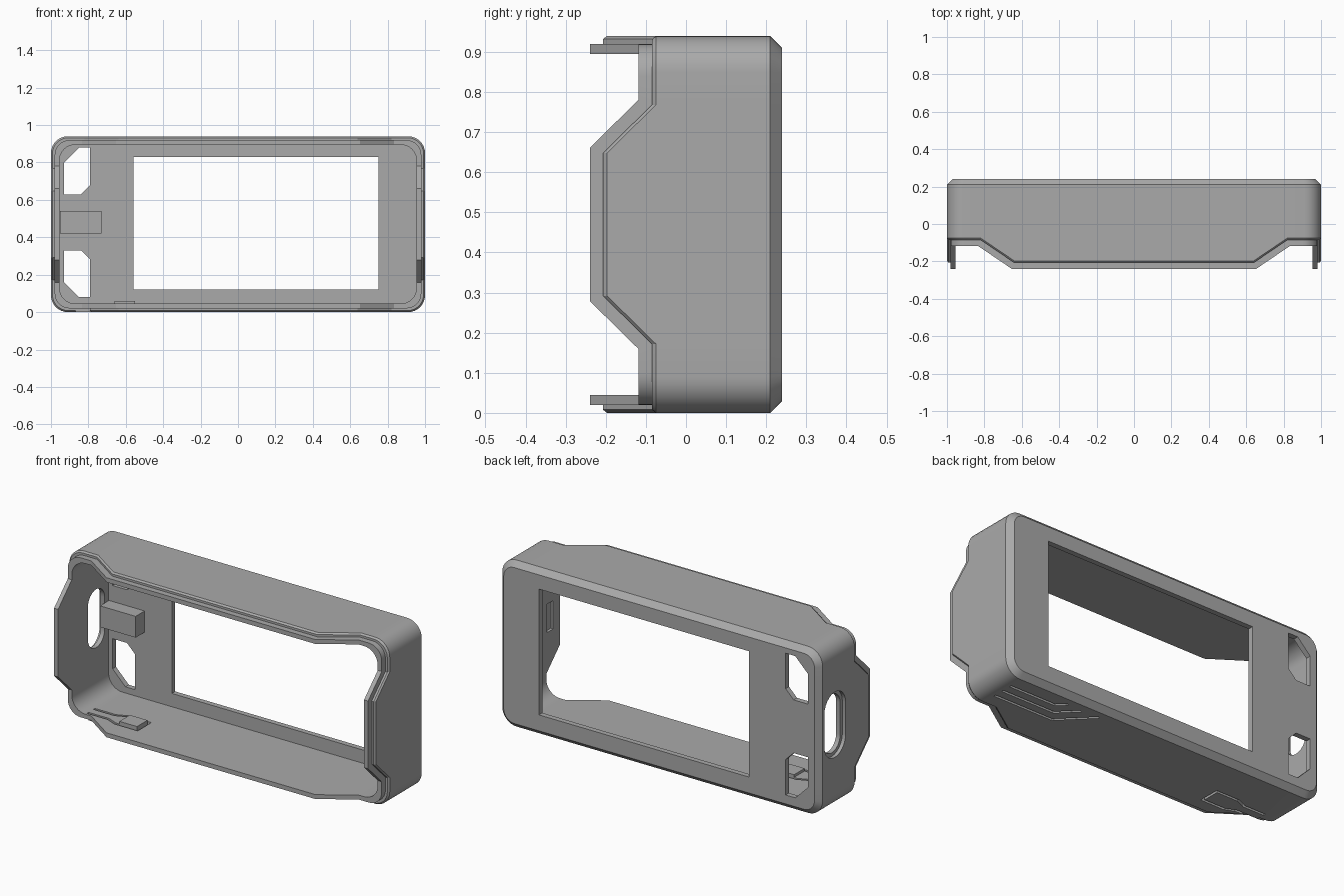
import bpy, bmesh, math
from mathutils import Vector

cube = bpy.data.objects.get("Cube")
if cube:
    bpy.data.objects.remove(cube, do_unlink=True)

grey = bpy.data.materials.new("grey plastic")
grey.use_nodes = True
COLOUR = (0.4, 0.4, 0.4, 1)
grey.diffuse_color = COLOUR
grey.node_tree.nodes["Principled BSDF"].inputs["Base Color"].default_value = COLOUR

MID = 0.47           # half height of the case
BACK, FLOOR = 0.24, 0.21


def finish(bm, name):
    bmesh.ops.recalc_face_normals(bm, faces=bm.faces)
    mesh = bpy.data.meshes.new(name)
    bm.to_mesh(mesh)
    bm.free()
    obj = bpy.data.objects.new(name, mesh)
    bpy.context.collection.objects.link(obj)
    mesh.materials.append(grey)
    return obj


def prism(name, outline, axis, start, end):
    """Extrude a 2D outline along one axis (0 = x, 1 = y, 2 = z)."""
    bm = bmesh.new()
    rings = []
    for level in (start, end):
        ring = []
        for p in outline:
            co = list(p)
            co.insert(axis, level)
            ring.append(bm.verts.new(co))
        rings.append(ring)
        bm.faces.new(ring)
    n = len(outline)
    for i in range(n):
        j = (i + 1) % n
        bm.faces.new((rings[0][i], rings[0][j], rings[1][j], rings[1][i]))
    return finish(bm, name)


def rect(x0, x1, y0, y1):
    return [(x0, y0), (x1, y0), (x1, y1), (x0, y1)]


def stadium(cx, cy, r, half):
    pts = []
    for i in range(26):
        a = math.pi * (i if i < 13 else i - 1) / 12
        pts.append((cx + r * math.cos(a), cy + r * math.sin(a) + (half - r) * (1 if i < 13 else -1)))
    return pts


def cut(target, cutter):
    mod = target.modifiers.new("cut", 'BOOLEAN')
    mod.operation = 'DIFFERENCE'
    mod.solver = 'EXACT'
    mod.object = cutter
    bpy.context.view_layer.objects.active = target
    bpy.ops.object.modifier_apply(modifier=mod.name)
    bpy.data.objects.remove(cutter, do_unlink=True)


# Case wall: rounded outlines stacked into a closed shell with a wavy front rim
def outline(inset, radius, shift):
    """Rounded rectangle with extra points where the rim bends."""
    w, h = 1 - inset, MID - inset
    bx = (0.82 + shift, 0.64 + shift)
    bz = (0.298 + shift, 0.178 + shift)
    pts = []
    for sx, sz, first in ((1, 1, 0), (-1, 1, 90), (-1, -1, 180), (1, -1, 270)):
        for i in range(9):
            a = math.radians(first + i * 90 / 8)
            pts.append((sx * (w - radius) + radius * math.cos(a),
                        sz * (h - radius) + radius * math.sin(a)))
        if sx == sz:
            pts += [(s * b, sz * h) for s, b in
                    ((sx, bx[0]), (sx, bx[1]), (-sx, bx[1]), (-sx, bx[0]))]
        else:
            pts += [(sx * w, s * b) for s, b in
                    ((sz, bz[0]), (sz, bz[1]), (-sz, bz[1]), (-sz, bz[0]))]
    return pts, bx, bz


def ramp(v, b):
    return min(1, max(0, (b[0] - abs(v)) / (b[0] - b[1])))


def rim(x, z, bx, bz):
    return -0.085 - 0.122 * max(ramp(x, bx), ramp(z, bz))


# inset, corner radius, bend shift, y level (flat) or offset from the rim
SECTIONS = [
    (0.03, 0.065, 0, BACK, False),
    (0, 0.09, 0, FLOOR, False),
    (0, 0.09, 0, 0.01, True),
    (0.008, 0.085, 0, 0, True),
    (0.02, 0.08, 0, 0, True),
    (0.02, 0.08, 0.013, -0.033, True),
    (0.045, 0.085, 0.013, -0.033, True),
    (0.045, 0.085, 0, FLOOR, False),
]
bm = bmesh.new()
loops = []
for inset, radius, shift, level, follows in SECTIONS:
    pts, bx, bz = outline(inset, radius, shift)
    loops.append([bm.verts.new((x, level + (rim(x, z, bx, bz) if follows else 0), z + MID))
                  for x, z in pts])
for a, b in zip(loops, loops[1:]):
    for i in range(len(a)):
        j = (i + 1) % len(a)
        bm.faces.new((a[i], a[j], b[j], b[i]))
bm.faces.new(loops[0])
bm.faces.new(loops[-1])
case = finish(bm, "case_shell")

# Screen opening and the two cut-cornered openings in the back plate
cut(case, prism("screen_cutter", rect(-0.56, 0.75, 0.12, 0.83), 1, 0.15, 0.3))
port = [(-0.93, 0.63), (-0.84, 0.63), (-0.79, 0.68), (-0.79, 0.88), (-0.85, 0.88), (-0.93, 0.8)]
cut(case, prism("upper_port_cutter", port, 1, 0.15, 0.3))
cut(case, prism("lower_port_cutter", [(x, 0.96 - z) for x, z in port], 1, 0.15, 0.3))

# Oval opening with a countersunk outer edge in the side wall
cut(case, prism("oval_cutter", stadium(0.1, 0.48, 0.075, 0.165), 0, -1.1, -0.9))
cut(case, prism("oval_rim_cutter", stadium(0.1, 0.48, 0.095, 0.185), 0, -1.1, -0.98))

# Shallow pocket inside the opposite wall
cut(case, prism("pocket_cutter", rect(-0.18, -0.125, 0.39, 0.55), 0, 0.9, 0.97))


# Latch in the floor: gap, flexible tongue and raised catch
def latch_shape(gap):
    half = [(-0.87, 0.022), (-0.74, 0.022), (-0.68, 0.047), (-0.55, 0.047)]
    upper = [(x + (gap if i == 3 else 0), -0.068 + w + gap) for i, (x, w) in enumerate(half)]
    lower = [(x, -0.136 - y) for x, y in upper]
    return upper + lower[::-1]


cut(case, prism("latch_cutter", latch_shape(0.014), 2, -0.1, 0.1))
prism("latch_tongue", latch_shape(0), 2, 0.0, 0.045)
prism("latch_catch", rect(-0.66, -0.55, -0.115, -0.021), 2, 0.044, 0.06)

# Bent grooves on the underside
for y, bend, tip in ((0.0, 0.53, 0.17), (0.06, 0.57, 0.1), (0.12, 0.61, 0.05)):
    t = 0.014
    path = [(0.9, y), (bend, y), (bend - tip, y + tip)]
    back = [(bend - tip + t, y + tip + t * 0.4), (bend + t * 0.4, y + t), (0.9, y + t)]
    cut(case, prism("groove_cutter", path + back, 2, -0.1, 0.015))

# Support block on the inside of the back plate
prism("support_block", [(-0.952, 0.42), (-0.73, 0.42), (-0.73, 0.54), (-0.952, 0.54)], 1, 0.13, FLOOR + 0.002)

# Smooth the rounded corners, keep the edges crisp
bpy.ops.object.select_all(action='DESELECT')
case.select_set(True)
bpy.context.view_layer.objects.active = case
bpy.ops.object.shade_smooth_by_angle(angle=math.radians(30))
